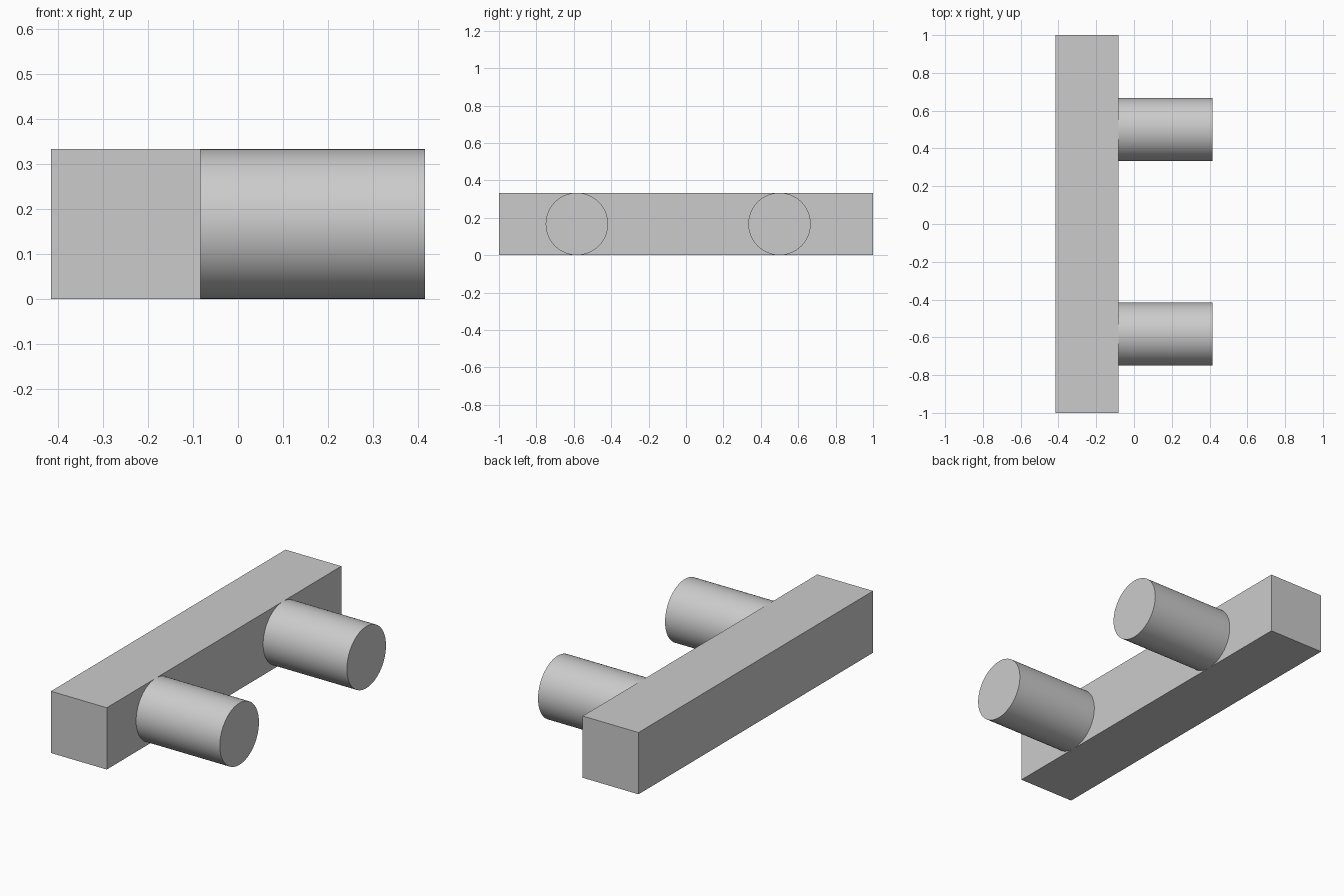
import bpy
import math

if "Cube" in bpy.data.objects:
    bpy.data.objects.remove(bpy.data.objects["Cube"], do_unlink=True)

UNIT = 1 / 6          # peg radius and half the bar's thickness
BAR_X = -1.5 * UNIT   # bar centre across the model

# Single plain grey
grey = bpy.data.materials.new("light_grey")
grey.use_nodes = True
colour = (0.6, 0.6, 0.6, 1)
grey.diffuse_color = colour
grey.node_tree.nodes["Principled BSDF"].inputs["Base Color"].default_value = colour


def finish(name):
    obj = bpy.context.object
    obj.name = name
    obj.data.materials.append(grey)
    return obj


# Long square bar
bpy.ops.mesh.primitive_cube_add(size=1, location=(BAR_X, 0, UNIT))
bar = finish("bar")
bar.scale = (2 * UNIT, 2, 2 * UNIT)
bpy.ops.object.transform_apply(location=False, rotation=False, scale=True)

# Two round pegs standing out from the bar's side
for name, y in (("front_peg", -3.5 * UNIT), ("back_peg", 3 * UNIT)):
    bpy.ops.mesh.primitive_cylinder_add(
        vertices=96, radius=UNIT, depth=3 * UNIT,
        location=(BAR_X + 2.5 * UNIT, y, UNIT), rotation=(0, math.pi / 2, 0))
    finish(name)
    bpy.ops.object.shade_smooth_by_angle(angle=math.radians(30))
